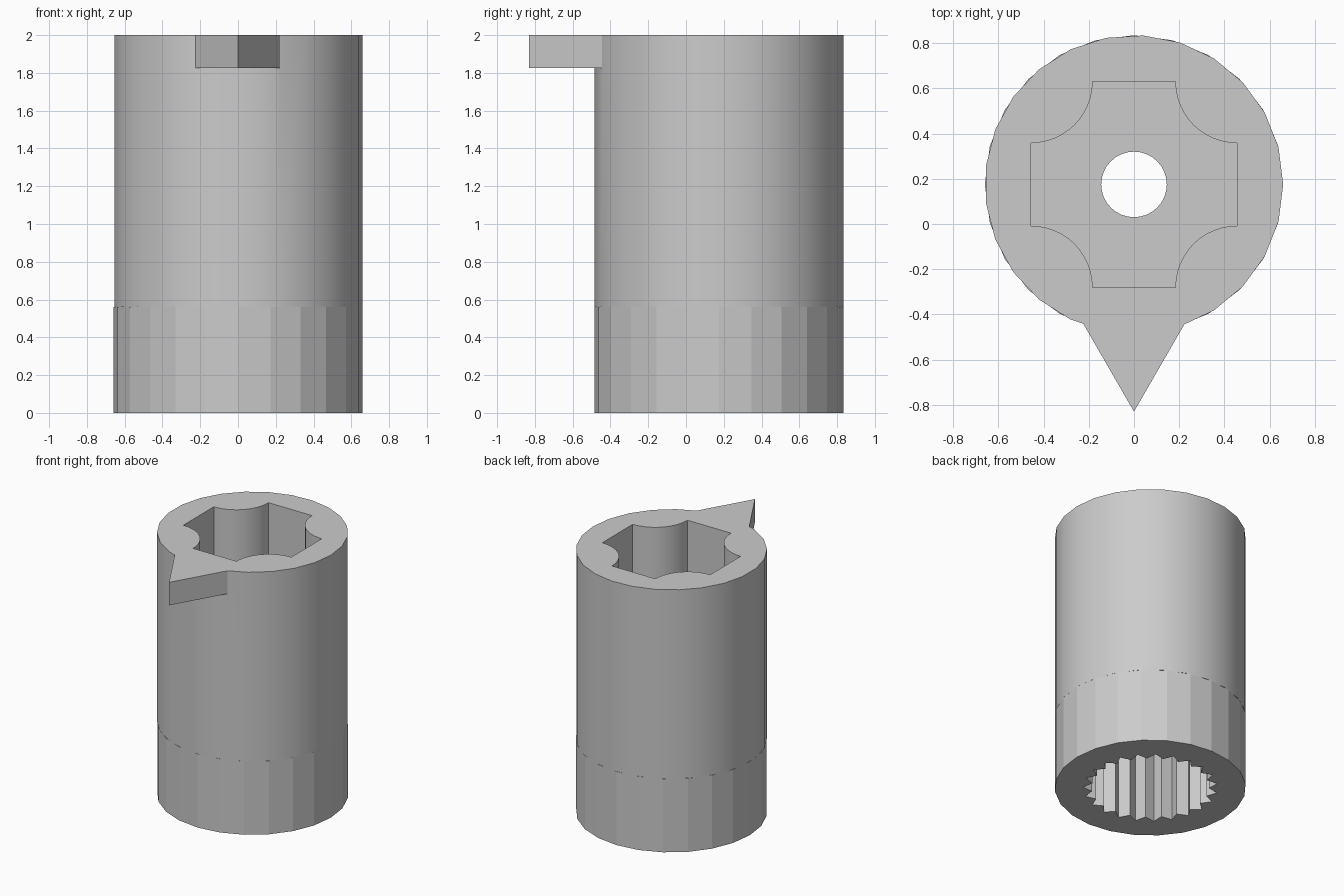
import bpy
import bmesh
from math import cos, sin, pi, radians

old = bpy.data.objects.get("Cube")
if old:
    bpy.data.objects.remove(old, do_unlink=True)

CY = 0.175          # axis of the coupler
RADIUS = 0.66
SEAM = 0.56         # top of the splined base
FLOOR = 0.74        # bottom of the cross socket
TOP = 2.0

grey = bpy.data.materials.new("plain grey")
grey.use_nodes = True
grey.diffuse_color = (0.6, 0.6, 0.6, 1)
grey.node_tree.nodes["Principled BSDF"].inputs["Base Color"].default_value = grey.diffuse_color


def circle(r, n):
    return [(r * cos(2 * pi * i / n), CY + r * sin(2 * pi * i / n)) for i in range(n)]


def prism(name, outline, z0, z1):
    """Extrude a closed outline from z0 to z1."""
    bm = bmesh.new()
    face = bm.faces.new([bm.verts.new((x, y, z0)) for x, y in outline])
    top = bmesh.ops.extrude_face_region(bm, geom=[face])["geom"]
    verts = [v for v in top if isinstance(v, bmesh.types.BMVert)]
    bmesh.ops.translate(bm, verts=verts, vec=(0, 0, z1 - z0))
    bmesh.ops.recalc_face_normals(bm, faces=bm.faces)
    mesh = bpy.data.meshes.new(name)
    bm.to_mesh(mesh)
    bm.free()
    mesh.materials.append(grey)
    obj = bpy.data.objects.new(name, mesh)
    bpy.context.collection.objects.link(obj)
    return obj


def combine(target, other, operation):
    """Apply a boolean and drop the helper."""
    mod = target.modifiers.new("boolean", "BOOLEAN")
    mod.operation = operation
    mod.solver = "EXACT"
    mod.object = other
    bpy.context.view_layer.objects.active = target
    bpy.ops.object.modifier_apply(modifier=mod.name)
    bpy.data.objects.remove(other, do_unlink=True)


# Cross socket outline: square with a round bite out of each corner
HALF, BITE = 0.455, 0.272
cross = []
for q in range(4):
    turn = q * pi / 2
    for i in range(13):
        a = radians(270 - 90 * i / 12)
        x, y = HALF + BITE * cos(a), HALF + BITE * sin(a)
        # start on the right wall and run round to the next wall
        cross.append((x * cos(turn) - y * sin(turn),
                      CY + x * sin(turn) + y * cos(turn)))

# Spline outline: alternating tooth tips and roots
TEETH = 23
spline = []
for i in range(2 * TEETH):
    r = 0.465 if i % 2 else 0.405
    a = pi * i / TEETH
    spline.append((r * cos(a), CY + r * sin(a)))

# Upper sleeve with pointer, cross socket and screw hole
sleeve = prism("upper_sleeve", circle(RADIUS, 25), SEAM, TOP)
pointer = prism("pointer", [(0, -0.83), (0.277, -0.35), (-0.277, -0.35)], 1.825, TOP)
combine(sleeve, pointer, "UNION")
combine(sleeve, prism("socket_cutter", cross, FLOOR, TOP + 0.2), "DIFFERENCE")
combine(sleeve, prism("hole_cutter", circle(0.145, 32), SEAM - 0.2, FLOOR + 0.2), "DIFFERENCE")

# Faceted base with spline socket
base = prism("splined_base", circle(RADIUS, 24), 0, SEAM)
combine(base, prism("spline_cutter", spline, -0.2, SEAM + 0.2), "DIFFERENCE")

# Smooth the sleeve, keep its corners sharp
bpy.ops.object.select_all(action="DESELECT")
sleeve.select_set(True)
bpy.context.view_layer.objects.active = sleeve
bpy.ops.object.shade_smooth_by_angle(angle=radians(30))
